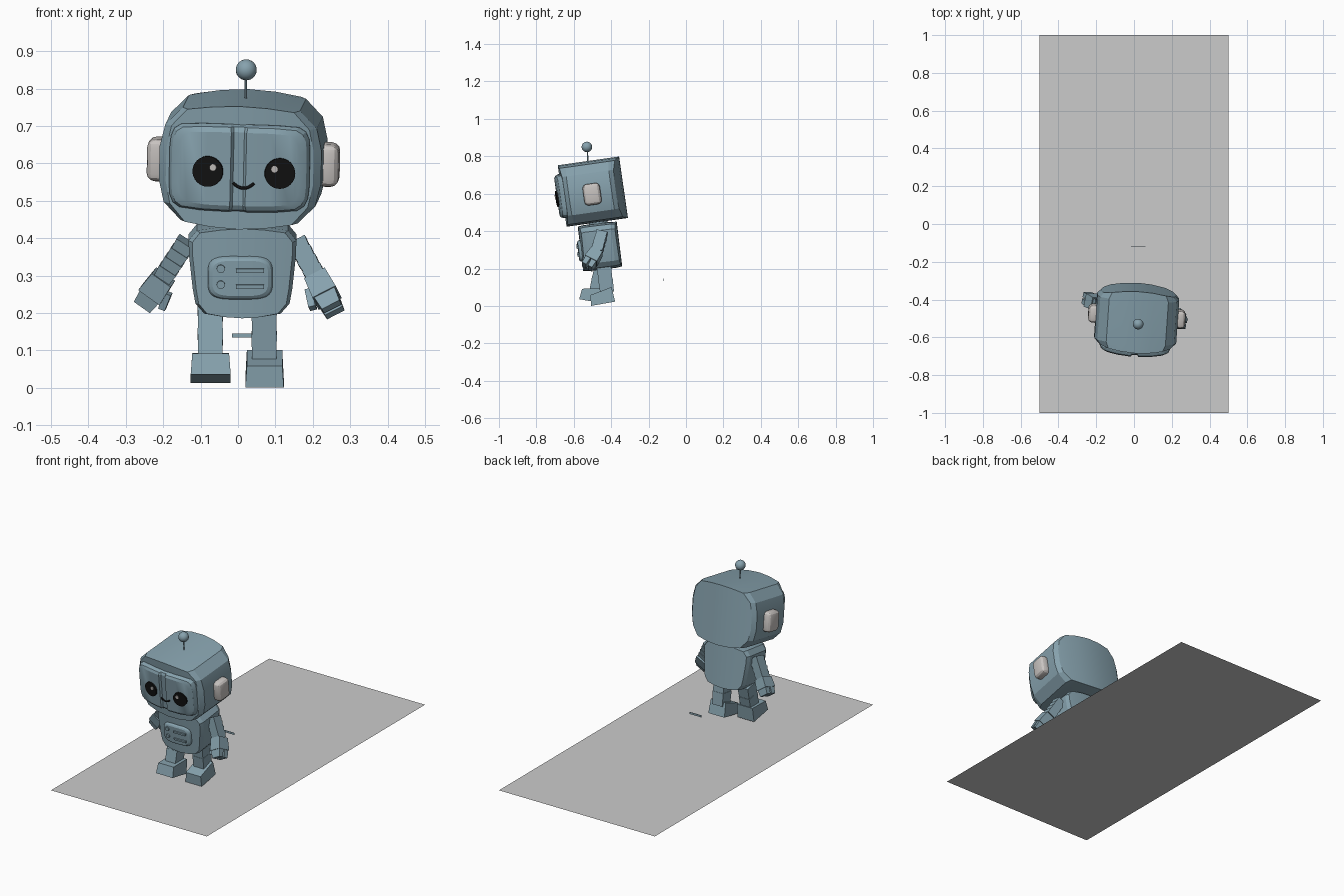
import bpy, bmesh
from math import radians, pi, cos, sin, atan
from mathutils import Matrix, Vector

if "Cube" in bpy.data.objects:
    bpy.data.objects.remove(bpy.data.objects["Cube"])


def material(name, rgb):
    m = bpy.data.materials.new(name)
    m.diffuse_color = (*rgb, 1)
    m.use_nodes = True
    m.node_tree.nodes["Principled BSDF"].inputs["Base Color"].default_value = m.diffuse_color
    return m


BLUE = material("blue_grey", (0.24, 0.36, 0.42))
PALE = material("pale_grey", (0.58, 0.55, 0.53))
BLACK = material("black", (0.006, 0.006, 0.006))
T, I = Matrix.Translation, Matrix.Identity(4)


def R(deg, axis):
    return Matrix.Rotation(radians(deg), 4, axis)


def finish(name, bm, matrix, mat):
    bmesh.ops.recalc_face_normals(bm, faces=bm.faces)
    bm.transform(matrix)
    me = bpy.data.meshes.new(name)
    bm.to_mesh(me)
    bm.free()
    ob = bpy.data.objects.new(name, me)
    bpy.context.collection.objects.link(ob)
    if mat:
        me.materials.append(mat)


def box(name, size, matrix, mat=BLUE, top=1.0, bevel=0.0, wedge=0.0):
    """Box; top scales the +z end, wedge lowers the front top edge."""
    bm = bmesh.new()
    bmesh.ops.create_cube(bm, size=1)
    for v in bm.verts:
        if v.co.z > 0:
            v.co.x *= top
            v.co.y *= top
            if v.co.y < 0:
                v.co.z -= wedge
        v.co = Vector(a * b for a, b in zip(v.co, size))
    if bevel:
        bmesh.ops.bevel(bm, geom=bm.edges[:], offset=bevel, segments=3, profile=0.5, affect='EDGES')
    finish(name, bm, matrix, mat)


def disc(name, r, depth, matrix, mat=BLUE, axis='Y', seg=32):
    bm = bmesh.new()
    bmesh.ops.create_cone(bm, cap_ends=True, segments=seg, radius1=r, radius2=r, depth=depth)
    finish(name, bm, matrix @ (R(90, 'X') if axis == 'Y' else I), mat)


def mirror_cols(half):
    return half + [(-x, z) for x, z in reversed(half) if x]


def rounded_cols(a, b, m=16, p=0.5):
    """Upper half of a rounded rectangle as columns from left to right."""
    t = [pi - (k + 0.5) * pi / m for k in range(m)]
    return [(a * (1 if cos(q) > 0 else -1) * abs(cos(q)) ** p, b * sin(q) ** p) for q in t]


def loft(name, cols, layers, matrix, mat=BLUE, taper=0.0, groove=0.0):
    """Front profile stacked along y; layers are (y, scale x, scale z, bow)."""
    bm = bmesh.new()
    ring = cols + [(x, -z) for x, z in reversed(cols)]
    n, rows = len(ring), []
    for y, sx, sz, bow in layers:
        row = []
        for x, z in ring:
            px = x * sx * (1 + taper * z)
            dip = groove if abs(x) < 0.019 else 0
            row.append(bm.verts.new((px, y + bow * px * px + dip, z * sz)))
        rows.append(row)
    for a, b in zip(rows, rows[1:]):
        for i in range(n):
            bm.faces.new((a[i], a[(i + 1) % n], b[(i + 1) % n], b[i]))
    for row in (rows[0], rows[-1]):
        for i in range(n // 2 - 1):
            bm.faces.new((row[i], row[i + 1], row[n - 2 - i], row[n - 1 - i]))
    finish(name, bm, matrix, mat)


def along(a, b):
    """Frame at the middle of a-b with z along it."""
    z = (b - a).normalized()
    x = Vector((0, 1, 0)).cross(z).normalized()
    m = Matrix((x, z.cross(x), z)).transposed().to_4x4()
    return T((a + b) / 2) @ m


def limb(name, a, b, n, w, d, top):
    a, b = Vector(a), Vector(b)
    for i in range(n):
        p, q = a.lerp(b, i / n), a.lerp(b, (i + 1) / n)
        box(f"{name}_{i + 1}", (w, d, (q - p).length * 1.04), along(p, q), top=top)


# ground sheet and the loose bar above it
bm = bmesh.new()
bmesh.ops.create_grid(bm, x_segments=1, y_segments=1, size=1)
finish("ground_sheet", bm, Matrix.Diagonal((0.5, 1, 1, 1)), None)
box("loose_bar", (0.076, 0.003, 0.011), T((0.022, -0.118, 0.14)))

# head
H = T((0.014, -0.498, 0.611)) @ R(8.2, 'X') @ R(1.3, 'Y') @ R(-4, 'Z')
head = mirror_cols([(-.217, .045), (-.203, .105), (-.157, .152), (-.08, .162), (0, .166)])
loft("head", head, [(-.165, .91, 1, .75), (-.115, 1, 1, 0), (.115, 1, 1, 0), (.165, .91, 1, -.75)], H)

# visor with a central groove
visor = mirror_cols([(-.188, .05), (-.185, .08), (-.176, .1), (-.158, .112), (-.1, .117),
                     (-.024, .118), (-.016, .118)])
loft("visor", visor, [(-.13, 1, 1, .75), (-.172, 1, 1, .75), (-.187, .96, .95, .75),
                      (-.194, .86, .84, .75)], H, groove=.01)

# eyes, highlights and mouth
for side, s in (("left", -1), ("right", 1)):
    x = 0.015 + s * 0.096
    E = H @ T((x, -.194 + .75 * x * x, -.008)) @ Matrix.Rotation(atan(1.5 * x), 4, 'Z')
    disc(side + "_eye", .041, .014, E, BLACK)
    disc(side + "_eye_highlight", .0095, .006, E @ T((-s * .015, -.008, .012)), PALE, seg=16)
cu = bpy.data.curves.new("mouth", 'CURVE')
cu.dimensions, cu.bevel_depth, cu.bevel_resolution = '3D', .004, 2
cu.use_fill_caps = True
sp = cu.splines.new('POLY')
sp.points.add(10)
for i, p in enumerate(sp.points):
    t = i / 5 - 1
    p.co = (*(H @ Vector((.015 + .028 * t, -.195, -.05 + .014 * t * t))), 1)
cu.materials.append(BLACK)
bpy.context.collection.objects.link(bpy.data.objects.new("mouth", cu))

# ears
for side, s in (("left", -1), ("right", 1)):
    box(side + "_ear", (.06, .092, .114), H @ T((s * .227, .01, -.008)), PALE, bevel=.022)

# antenna
disc("antenna_stem", .0035, .075, T((.021, -.526, .803)) @ R(3, 'X'), axis='Z', seg=10)
bm = bmesh.new()
bmesh.ops.create_uvsphere(bm, u_segments=24, v_segments=14, radius=.028)
finish("antenna_ball", bm, T((.022, -.53, .85)), BLUE)

# neck and body
disc("neck", .05, .06, T((.012, -.47, .442)) @ R(7, 'X'), axis='Z', seg=16)
B = T((.012, -.46, .318)) @ R(7, 'X')
body = mirror_cols([(-.138, .045), (-.135, .085), (-.112, .112), (-.055, .121), (0, .124)])
loft("body", body, [(-.105, .93, .97, .8), (-.07, 1, 1, 0), (.07, 1, 1, 0), (.105, .93, .97, -.8)],
     B, taper=.8)

# chest panel with buttons and bars
loft("chest_panel", rounded_cols(.087, .058), [(-.07, 1, 1, .8), (-.108, 1, 1, .8), (-.116, .95, .93, .8),
                                               (-.12, .86, .82, .8)], B @ T((-.006, 0, -.011)))
for i, z in enumerate((.015, -.028)):
    disc(f"chest_button_{i + 1}", .011, .014, B @ T((-.058, -.118, z)), seg=20)
    box(f"chest_bar_{i + 1}", (.075, .012, .011), B @ T((.02, -.12, z - .005)))

# arms: shoulder, wrist, fingertip
ARMS = {"left": ((-.138, -.45, .39), (-.2, -.42, .295), (-.252, -.39, .222), 1),
        "right": ((.158, -.45, .39), (.212, -.475, .292), (.255, -.53, .208), -1)}
for side, (sh, wr, tip, s) in ARMS.items():
    limb(side + "_arm", sh, wr, 4, .054, .062, .88)
    wr, tip = Vector(wr), Vector(tip)
    D = along(wr, tip)
    length = (tip - wr).length
    box(side + "_palm", (.062, .066, length * .62), D @ T((0, 0, -length * .2)), top=1.12)
    for k in (-1, 1):
        box(f"{side}_finger_{k + 2}", (.062, .03, length * .42), D @ T((0, k * .018, length * .28)), top=.85)
    box(side + "_thumb", (.022, .028, length * .5), D @ T((-s * .04, -.01, 0)) @ R(-s * 15, 'Y'), top=.85)

# legs and feet
limb("left_leg", (-.074, -.45, .215), (-.074, -.478, .085), 2, .068, .078, .95)
limb("right_leg", (.07, -.44, .215), (.07, -.422, .075), 2, .068, .078, .95)
box("left_foot", (.107, .13, .08), T((-.073, -.5, .064)) @ R(-10, 'X'), top=.92, wedge=.28)
box("right_foot", (.103, .13, .08), T((.071, -.45, .051)) @ R(10, 'X'), top=.92, wedge=.28)

# smooth gentle curves, keep hard edges
meshes = [o for o in bpy.context.collection.objects if o.type == 'MESH']
for o in meshes:
    o.select_set(True)
bpy.context.view_layer.objects.active = meshes[0]
bpy.ops.object.shade_smooth_by_angle(angle=radians(20))
